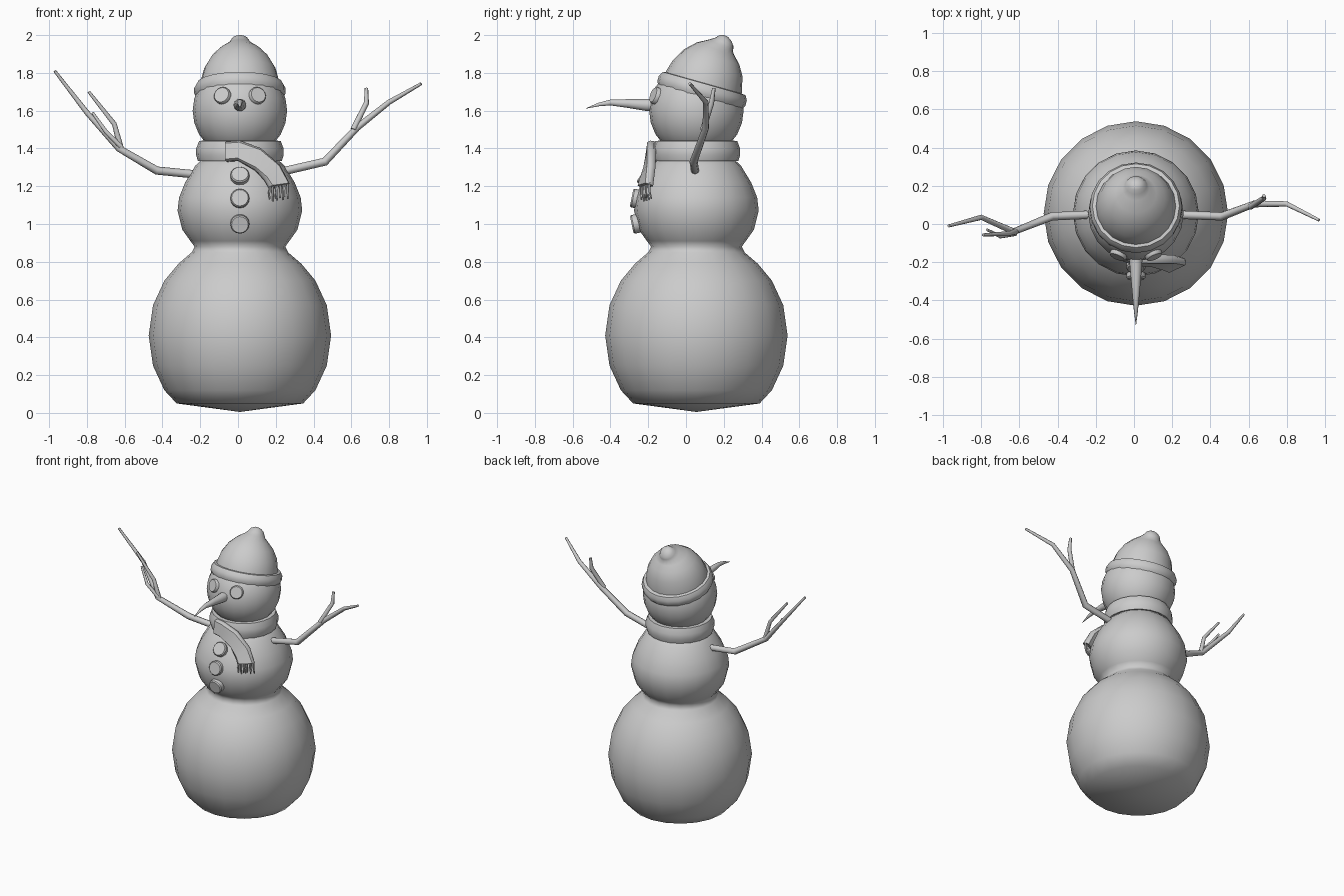
import bpy, bmesh, math
from mathutils import Vector, Matrix

cube = bpy.data.objects.get("Cube")
if cube:
    bpy.data.objects.remove(cube, do_unlink=True)

grey = bpy.data.materials.new("plain_grey")
grey.use_nodes = True
COLOR = (0.6, 0.6, 0.6, 1)
grey.diffuse_color = COLOR
grey.node_tree.nodes["Principled BSDF"].inputs["Base Color"].default_value = COLOR

AXIS = Vector((0.01, 0.055, 0))


def finish(name, bm, angle=40):
    bmesh.ops.remove_doubles(bm, verts=bm.verts[:], dist=0.0001)
    bmesh.ops.recalc_face_normals(bm, faces=bm.faces[:])
    mesh = bpy.data.meshes.new(name)
    bm.to_mesh(mesh)
    bm.free()
    mesh.materials.append(grey)
    obj = bpy.data.objects.new(name, mesh)
    bpy.context.collection.objects.link(obj)
    bpy.ops.object.select_all(action='DESELECT')
    obj.select_set(True)
    bpy.context.view_layer.objects.active = obj
    bpy.ops.object.shade_smooth_by_angle(angle=math.radians(angle))
    return obj


def add_loft(bm, rings):
    """Skin a list of equal point rings and cap both ends."""
    loops = [[bm.verts.new(p) for p in ring] for ring in rings]
    n = len(loops[0])
    for a, b in zip(loops, loops[1:]):
        for i in range(n):
            j = (i + 1) % n
            bm.faces.new((a[i], a[j], b[j], b[i]))
    bm.faces.new(loops[0])
    bm.faces.new(loops[-1])


def circle(center, radius, rot=Matrix.Identity(3), sides=20):
    step = math.tau / sides
    return [Vector(center) + rot @ Vector((radius * math.cos(i * step), radius * math.sin(i * step), 0))
            for i in range(sides)]


def tilt(degrees):
    return Matrix.Rotation(-math.radians(degrees), 3, 'X')


def lathe(name, profile, center=AXIS, rot=Matrix.Identity(3), angle=60):
    bm = bmesh.new()
    add_loft(bm, [circle(Vector(center) + rot @ Vector((0, 0, z)), r, rot) for r, z in profile])
    return finish(name, bm, angle)


def add_tube(bm, points, radii, sides=8):
    """Tapered round tube through the points."""
    pts = [Vector(p) for p in points]
    rings, rot, last = [], None, Vector((0, 0, 1))
    for i, p in enumerate(pts):
        t = (pts[min(i + 1, len(pts) - 1)] - pts[max(i - 1, 0)]).normalized()
        turn = last.rotation_difference(t).to_matrix()
        rot = turn @ rot if rot else turn
        last = t
        rings.append(circle(p, radii[i], rot, sides))
    add_loft(bm, rings)


def tubes(name, branches, sides=8):
    bm = bmesh.new()
    for points, radii in branches:
        add_tube(bm, points, radii, sides)
    return finish(name, bm, 50)


def disc(name, position, center, radius):
    """Round pebble facing away from the centre of its ball."""
    rot = (Vector(position) - Vector(center)).to_track_quat('Z', 'Y').to_matrix()
    bm = bmesh.new()
    layers = [(radius, -0.02), (radius, 0.01), (radius * 0.88, 0.018)]
    add_loft(bm, [circle(Vector(position) + rot @ Vector((0, 0, h)), r, rot, 16) for r, h in layers])
    return finish(name, bm, 35)


# Stacked lower and middle snowballs
lathe("body", [(0, 0.005), (0.335, 0.05), (0.40, 0.12), (0.46, 0.25), (0.483, 0.41),
               (0.46, 0.57), (0.40, 0.70), (0.325, 0.79), (0.255, 0.85), (0.24, 0.88),
               (0.262, 0.91), (0.305, 0.97), (0.33, 1.07), (0.322, 1.14), (0.29, 1.22),
               (0.235, 1.31), (0.18, 1.36), (0, 1.40)], angle=75)

# Head ball
HEAD = AXIS + Vector((0, 0, 1.6))
bm = bmesh.new()
bmesh.ops.create_uvsphere(bm, u_segments=20, v_segments=12, radius=0.25,
                          matrix=Matrix.Translation(HEAD))
finish("head", bm, 60)

# Eyes and front buttons
for side, x in (("right", -0.093), ("left", 0.093)):
    direction = Vector((x, -0.218, 0.08)).normalized()
    disc(side + "_eye", HEAD + direction * 0.245, HEAD, 0.046)
CHEST = AXIS + Vector((0, 0, 1.07))
for i, height in enumerate((1.255, 1.135, 1.0)):
    rise = height - CHEST.z
    y = -math.sqrt(0.332 ** 2 - rise ** 2)
    disc("button_%d" % (i + 1), CHEST + Vector((0, y, rise)), CHEST, 0.05)

# Bent carrot nose
tubes("nose", [([(0.01, -0.16, 1.63), (0.01, -0.21, 1.63), (0.01, -0.31, 1.638),
                 (0.01, -0.40, 1.643), (0.01, -0.46, 1.633), (0.01, -0.53, 1.612)],
                [0.034, 0.033, 0.024, 0.016, 0.01, 0.001])], 10)

# Twig arms with forks
tubes("right_arm", [
    ([(-0.20, 0.05, 1.26), (-0.43, 0.04, 1.283), (-0.63, -0.04, 1.40),
      (-0.80, 0.035, 1.59), (-0.97, -0.01, 1.81)], [0.022, 0.022, 0.018, 0.014, 0.008]),
    ([(-0.62, -0.04, 1.40), (-0.655, -0.05, 1.53), (-0.79, -0.057, 1.70)], [0.016, 0.013, 0.008]),
    ([(-0.62, -0.05, 1.41), (-0.70, -0.065, 1.49), (-0.77, -0.03, 1.59)], [0.013, 0.011, 0.007])])
tubes("left_arm", [
    ([(0.20, 0.05, 1.27), (0.46, 0.04, 1.33), (0.63, 0.105, 1.51),
      (0.80, 0.105, 1.645), (0.97, 0.02, 1.743)], [0.022, 0.022, 0.018, 0.014, 0.008]),
    ([(0.61, 0.09, 1.50), (0.68, 0.135, 1.64), (0.68, 0.148, 1.72)], [0.016, 0.014, 0.009])])

# Scarf wrapped round the neck
lathe("scarf_band", [(0.18, 1.345), (0.222, 1.333), (0.232, 1.365), (0.231, 1.40),
                     (0.216, 1.44), (0.18, 1.442)], angle=50)

# Scarf tail: a soft flat strip given by its upper and lower edges
edges = [((-0.06, -0.155, 1.435), (-0.06, -0.17, 1.33)),
         ((0.01, -0.18, 1.44), (0.0, -0.195, 1.335)),
         ((0.12, -0.18, 1.40), (0.09, -0.205, 1.285)),
         ((0.22, -0.18, 1.31), (0.14, -0.225, 1.235)),
         ((0.27, -0.19, 1.21), (0.165, -0.24, 1.195))]
edges = [(Vector(a), Vector(b)) for a, b in edges]
mids = [(a + b) / 2 for a, b in edges]
rings = []
for i, (a, b) in enumerate(edges):
    along = mids[min(i + 1, len(mids) - 1)] - mids[max(i - 1, 0)]
    half = (a - b) / 2
    out = half.cross(along).normalized() * 0.024
    shape = ((1, 0.4), (0.8, 1), (-0.8, 1), (-1, 0.4), (-1, -0.4), (-0.8, -1), (0.8, -1), (1, -0.4))
    rings.append([mids[i] + half * u + out * v for u, v in shape])
bm = bmesh.new()
add_loft(bm, rings)
finish("scarf_tail", bm, 50)

# Fringe strands on the tail end
strands = []
for i in range(8):
    top = edges[-1][1].lerp(edges[-1][0], 0.06 + i * 0.125)
    drop = 0.065 + 0.012 * (i % 2)
    sway = 0.006 * (i % 3 - 1)
    strands.append(([top + Vector((0, 0, 0.01)), top + Vector((sway, 0, -drop * 0.5)),
                     top + Vector((sway * 0.5, 0.01 * (i % 2), -drop))], [0.007, 0.006, 0.004]))
tubes("scarf_fringe", strands, 5)

# Hat: tilted rolled brim and a cap that droops backward to a knob
lathe("hat_brim", [(0.19, -0.038), (0.228, -0.041), (0.242, -0.015), (0.242, 0.015),
                   (0.228, 0.04), (0.19, 0.045)], (0.01, 0.085, 1.705), tilt(15.8), 50)
cap = [(0.088, 1.715, 0.212, 16), (0.095, 1.755, 0.208, 15), (0.115, 1.825, 0.189, 13),
       (0.135, 1.885, 0.152, 15), (0.158, 1.925, 0.107, 20), (0.185, 1.945, 0.07, 27),
       (0.203, 1.957, 0.056, 32), (0.214, 1.972, 0.046, 38), (0.222, 1.984, 0.025, 40),
       (0.225, 1.988, 0, 40)]
bm = bmesh.new()
add_loft(bm, [circle((0.01, y, z), r, tilt(a)) for y, z, r, a in cap])
finish("hat_cap", bm, 60)
